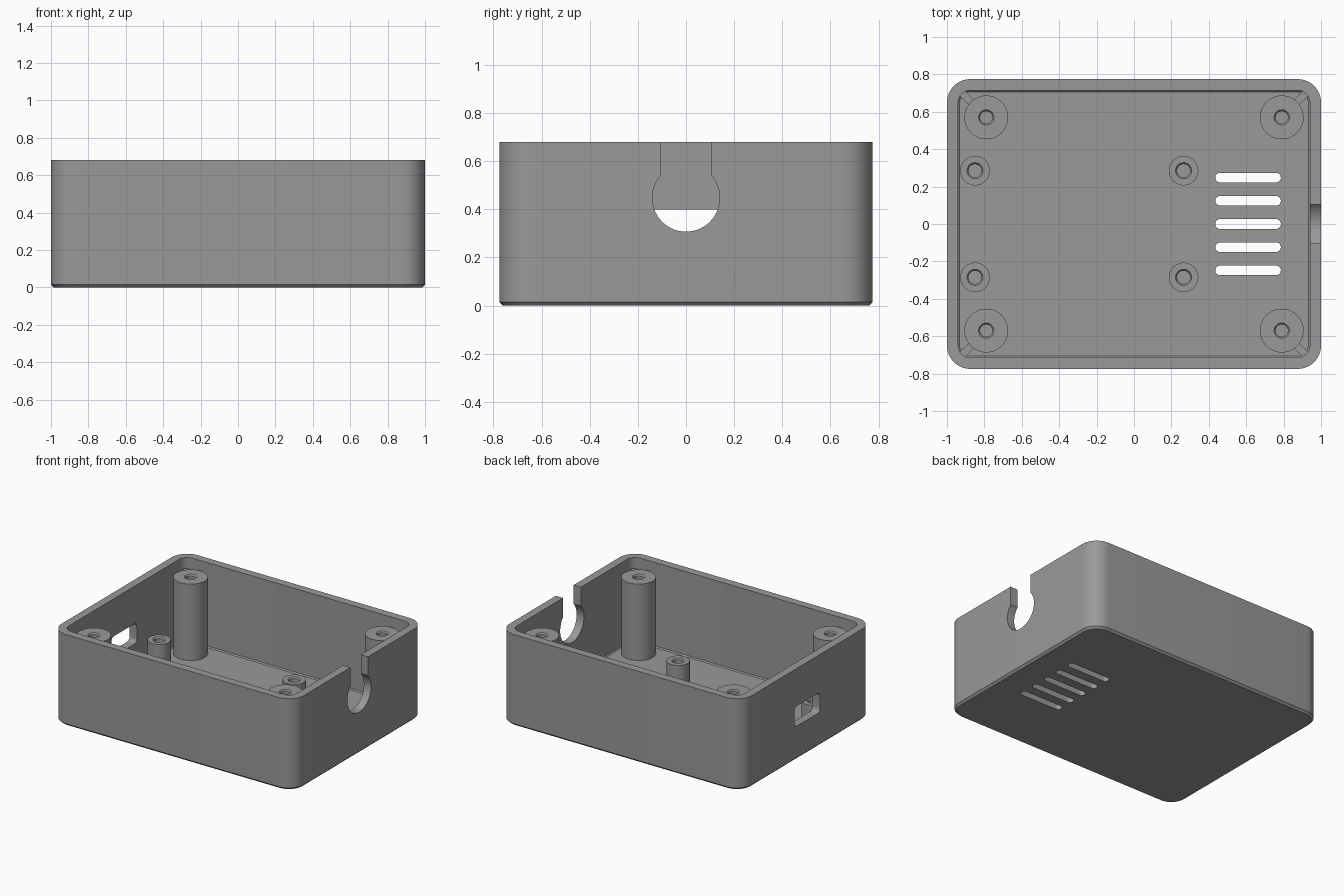
import bpy, bmesh, math
from mathutils import Matrix, Vector

if "Cube" in bpy.data.objects:
    bpy.data.objects.remove(bpy.data.objects["Cube"])

grey = bpy.data.materials.new("grey plastic")
grey.diffuse_color = (0.32, 0.32, 0.32, 1)
grey.use_nodes = True
grey.node_tree.nodes["Principled BSDF"].inputs["Base Color"].default_value = grey.diffuse_color

HX, HY, TOP, FLOOR, WALL = 1.0, 0.775, 0.68, 0.05, 0.06


def rounded_rect(hx, hy, r, n=10):
    """Counter-clockwise rounded rectangle outline."""
    pts = []
    for k, (sx, sy) in enumerate([(1, 1), (-1, 1), (-1, -1), (1, -1)]):
        for i in range(n + 1):
            a = math.pi / 2 * (k + i / n)
            pts.append((sx * (hx - r) + r * math.cos(a), sy * (hy - r) + r * math.sin(a)))
    return pts


def circle(r, n=40):
    return [(r * math.cos(2 * math.pi * i / n), r * math.sin(2 * math.pi * i / n)) for i in range(n)]


def loft(bm, rings, mat=Matrix()):
    """Bridge equal-length outlines given as (points, z), capping both ends."""
    loops = [[bm.verts.new(mat @ Vector((x, y, z))) for x, y in pts] for pts, z in rings]
    n = len(loops[0])
    for a, b in zip(loops, loops[1:]):
        for i in range(n):
            j = (i + 1) % n
            bm.faces.new((a[i], a[j], b[j], b[i]))
    bm.faces.new(loops[0][::-1])
    bm.faces.new(loops[-1])


def make(name, bm, loc=(0, 0, 0)):
    bmesh.ops.recalc_face_normals(bm, faces=bm.faces)
    me = bpy.data.meshes.new(name)
    bm.to_mesh(me)
    bm.free()
    ob = bpy.data.objects.new(name, me)
    ob.location = loc
    me.materials.append(grey)
    bpy.context.collection.objects.link(ob)
    return ob


def smooth(ob):
    bpy.ops.object.select_all(action='DESELECT')
    ob.select_set(True)
    bpy.context.view_layer.objects.active = ob
    bpy.ops.object.shade_smooth_by_angle(angle=math.radians(30))


# Open tray: chamfered base, outer wall, rim, inner wall and floor
bm = bmesh.new()
ix, iy = HX - WALL, HY - WALL
loft(bm, [(rounded_rect(HX - 0.015, HY - 0.015, 0.11), 0),
          (rounded_rect(HX, HY, 0.125), 0.015),
          (rounded_rect(HX, HY, 0.125), TOP),
          (rounded_rect(ix, iy, 0.065), TOP),
          (rounded_rect(ix, iy, 0.065), FLOOR + 0.008),
          (rounded_rect(ix - 0.008, iy - 0.008, 0.057), FLOOR)])
tray = make("tray", bm)

# Cutter for all wall and floor openings
bm = bmesh.new()
slot = rounded_rect(0.175, 0.026, 0.0259, 8)
for k in range(-2, 3):
    m = Matrix.Translation((0.61, 0.124 * k, 0))
    loft(bm, [(slot, -0.1), (slot, 0.1)], m)

# local x -> world y, local y -> world z, local z -> world x
sideways = Matrix(((0, 0, 1, 0), (1, 0, 0, 0), (0, 1, 0, 0), (0, 0, 0, 1)))
port = [(x, y + 0.325) for x, y in rounded_rect(0.15, 0.075, 0.03, 6)]
loft(bm, [(port, -1.1), (port, -0.9)], sideways)

# Cable keyhole: round seat with a slot open to the rim
r, half, zc = 0.14, 0.105, 0.447
start = math.acos(half / r)
sweep = math.pi + 2 * start
keyhole = [(r * math.cos(start - sweep * i / 40), zc + r * math.sin(start - sweep * i / 40))
           for i in range(41)] + [(-half, 0.8), (half, 0.8)]
loft(bm, [(keyhole, 0.9), (keyhole, 1.1)], sideways)
cutter = make("opening_cutter", bm)
cutter.hide_render = True

mod = tray.modifiers.new("openings", 'BOOLEAN')
mod.operation = 'DIFFERENCE'
mod.solver = 'EXACT'
mod.object = cutter
bpy.context.view_layer.objects.active = tray
bpy.ops.object.modifier_apply(modifier=mod.name)
bpy.data.objects.remove(cutter)
smooth(tray)


def post(name, x, y, radius, hole, top, depth):
    """Round standoff with a chamfered blind screw hole."""
    bm = bmesh.new()
    loft(bm, [(circle(radius), FLOOR - 0.01), (circle(radius), top),
              (circle(hole + 0.008), top), (circle(hole), top - 0.01),
              (circle(hole), top - depth)])
    smooth(make(name, bm, (x, y, 0)))


# Tall lid posts with diagonal ribs into the corners
for sx in (-1, 1):
    for sy in (-1, 1):
        post("lid_post", sx * 0.79, sy * 0.57, 0.117, 0.033, 0.62, 0.3)
        bm = bmesh.new()
        rib = [(0.11, -0.02), (0.2, -0.02), (0.2, 0.02), (0.11, 0.02)]
        turn = Matrix.Rotation(math.atan2(sy, sx), 4, 'Z')
        loft(bm, [(rib, FLOOR - 0.01), (rib, 0.6)], turn)
        make("corner_rib", bm, (sx * 0.79, sy * 0.57, 0))

# Short board standoffs
for x in (-0.85, 0.265):
    for y in (-0.285, 0.285):
        post("board_standoff", x, y, 0.079, 0.035, 0.245, 0.15)
